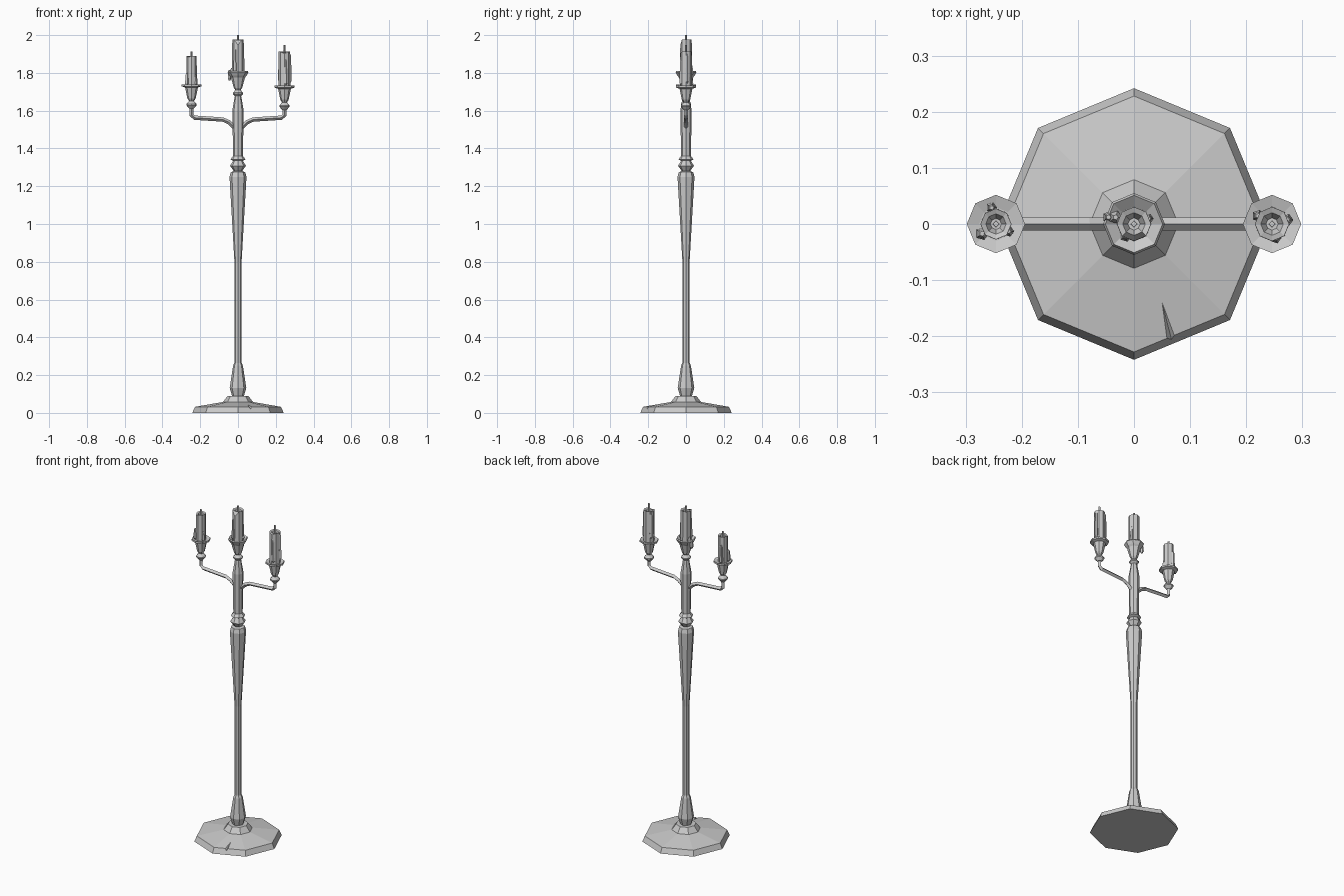
import bpy, bmesh, math
from mathutils import Vector

if "Cube" in bpy.data.objects:
    bpy.data.objects.remove(bpy.data.objects["Cube"])


def finish(bm, name):
    bmesh.ops.recalc_face_normals(bm, faces=bm.faces[:])
    me = bpy.data.meshes.new(name)
    bm.to_mesh(me)
    bm.free()
    ob = bpy.data.objects.new(name, me)
    bpy.context.collection.objects.link(ob)
    return ob


def skin(bm, rings):
    """Bridge successive rings and cap both ends."""
    n = len(rings[0])
    for a, b in zip(rings, rings[1:]):
        for i in range(n):
            j = (i + 1) % n
            bm.faces.new((a[i], a[j], b[j], b[i]))
    bm.faces.new(rings[0])
    bm.faces.new(rings[-1])


def lathe(name, profile, x=0, y=0, z=0, sides=8, dips=None):
    """Flat-faced turned part; dips lowers single vertices {(ring, side): dz}."""
    bm = bmesh.new()
    rings = []
    for k, (r, h) in enumerate(profile):
        ring = []
        for i in range(sides):
            a = 2 * math.pi * i / sides
            dz = (dips or {}).get((k, i), 0)
            ring.append(bm.verts.new((x + r * math.cos(a), y + r * math.sin(a), z + h - dz)))
        rings.append(ring)
    skin(bm, rings)
    return finish(bm, name)


def arm(name, side):
    """Diamond-section branch swept along a bent path."""
    path = [Vector((side * px, 0, pz)) for px, pz in
            [(0.012, 1.505), (0.03, 1.522), (0.05, 1.54), (0.08, 1.553),
             (0.232, 1.563), (0.246, 1.577), (0.246, 1.62)]]
    bm = bmesh.new()
    rings = []
    for i, p in enumerate(path):
        t = (path[min(i + 1, len(path) - 1)] - path[max(i - 1, 0)]).normalized()
        n, w = Vector((-t.z, 0, t.x)) * 0.0115, Vector((0, 0.0115, 0))
        rings.append([bm.verts.new(p + d) for d in (n, w, -n, -w)])
    skin(bm, rings)
    return finish(bm, name)


# Octagonal foot with a cracked notch in its front edge
foot = lathe("foot", [(0.242, 0), (0.228, 0.032), (0.079, 0.058), (0.055, 0.09), (0.02, 0.09)])
bm = bmesh.new()
for co in [(0.045, -0.12, 0.051), (0.045, -0.12, 0.09), (0.047, -0.25, 0.05),
           (0.047, -0.25, 0.09), (0.112, -0.25, 0.05), (0.112, -0.25, 0.09),
           (0.078, -0.25, 0.004)]:
    bm.verts.new(co)
bmesh.ops.convex_hull(bm, input=bm.verts[:])
cutter = finish(bm, "notch_cutter")
cutter.hide_render = True
cutter.hide_viewport = True
cut = foot.modifiers.new("notch", 'BOOLEAN')
cut.operation = 'DIFFERENCE'
cut.object = cutter
cut.solver = 'EXACT'

# Turned column
lathe("column", [(0.03, 0.085), (0.044, 0.132), (0.026, 0.25), (0.019, 0.265), (0.019, 0.80),
                 (0.045, 1.25), (0.038, 1.275), (0.022, 1.28), (0.042, 1.308), (0.026, 1.335),
                 (0.04, 1.342), (0.026, 1.36), (0.03, 1.60), (0.018, 1.672), (0.012, 1.69)])

# Branches
arm("left_arm", -1)
arm("right_arm", 1)

# Candle holders: knob, cup and drip pan, heights relative to the pan
CUP = [(0.012, -0.122), (0.027, -0.105), (0.027, -0.098), (0.013, -0.082), (0.022, -0.068),
       (0.034, -0.01), (0.052, -0.004), (0.052, 0.006), (0.03, 0.0)]
MID = [(0.012, -0.122), (0.027, -0.107), (0.027, -0.100), (0.014, -0.086), (0.022, -0.075),
       (0.037, -0.02), (0.045, -0.01), (0.055, 0.008), (0.051, 0.015), (0.03, 0.0)]


def candle(tag, x, pan, r, top, wick, drips, dips):
    """Wax stick with hollow top, square wick and runs of wax (angle, top, bottom, radius)."""
    lathe(tag + "_candle", [(r, pan - 0.005), (r * 0.98, top), (r * 0.65, top - 0.004),
                            (r * 0.35, top - 0.022)], x, dips=dips)
    lathe(tag + "_wick", [(0.007, top - 0.03), (0.006, wick)], x, sides=4)
    for i, (deg, hi, lo, dr, off) in enumerate(drips):
        a = math.radians(deg)
        lathe(f"{tag}_wax_run_{i}", [(dr * 0.4, lo), (dr, lo + 0.012), (dr * 0.7, hi - 0.01),
                                     (dr * 0.4, hi)],
              x + off * math.cos(a), off * math.sin(a), sides=5)


lathe("middle_holder", MID, z=1.795)
lathe("left_holder", CUP, -0.246, z=1.733)
lathe("right_holder", CUP, 0.246, z=1.726)

candle("middle", 0, 1.795, 0.031, 1.977, 2.0,
       [(165, 1.815, 1.76, 0.011, 0.047), (160, 1.825, 1.795, 0.012, 0.035),
        (235, 1.93, 1.80, 0.011, 0.026), (20, 1.90, 1.80, 0.009, 0.028)], {(1, 6): 0.03})
candle("left", -0.246, 1.733, 0.028, 1.89, 1.912,
       [(215, 1.80, 1.732, 0.012, 0.03), (105, 1.84, 1.732, 0.010, 0.03),
        (330, 1.79, 1.732, 0.010, 0.026)], {(1, 5): 0.008})
candle("right", 0.246, 1.726, 0.031, 1.912, 1.948,
       [(150, 1.905, 1.75, 0.011, 0.029), (15, 1.90, 1.745, 0.011, 0.028),
        (285, 1.87, 1.735, 0.010, 0.026)], {(1, 6): 0.01})
